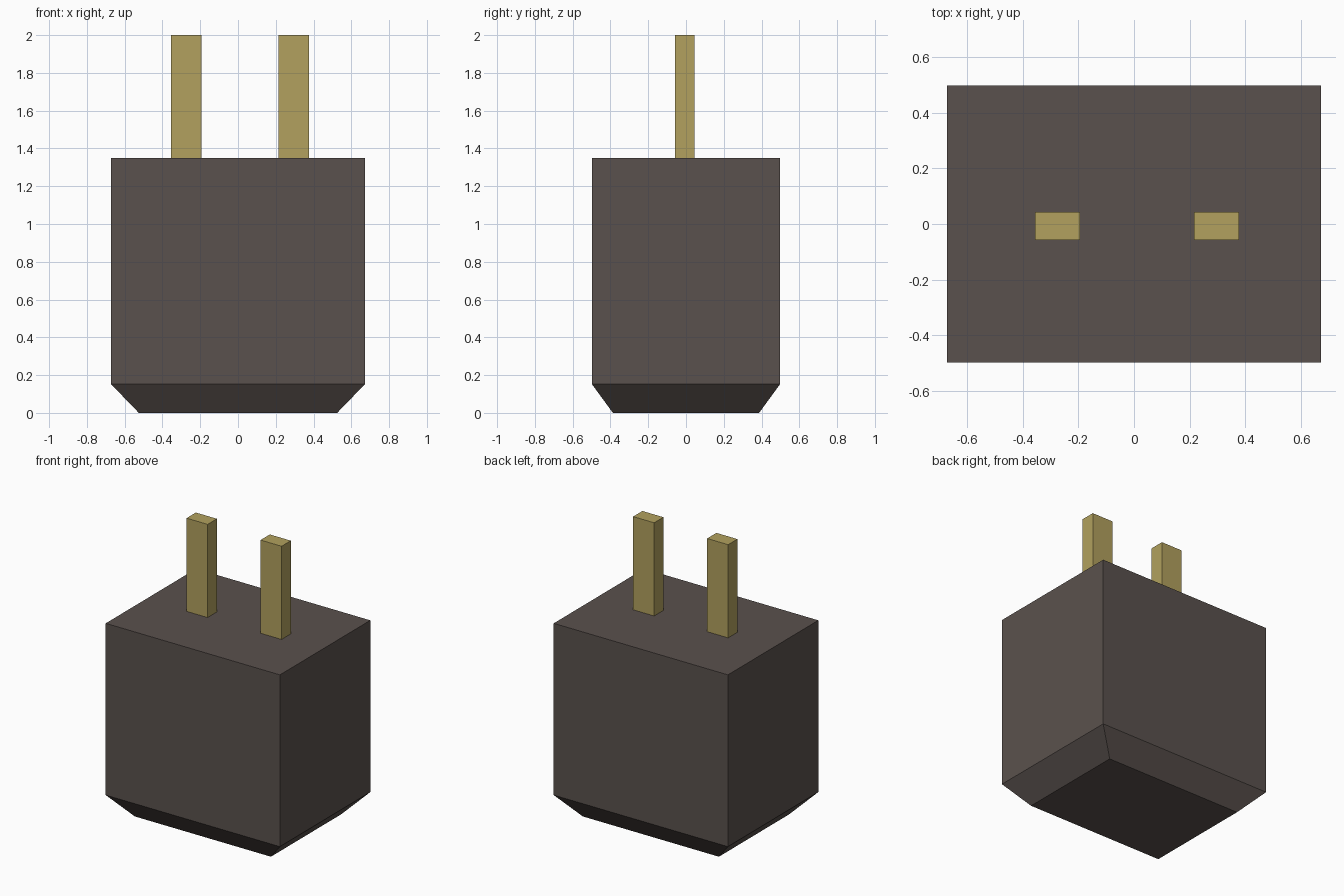
import bpy, bmesh

if "Cube" in bpy.data.objects:
    bpy.data.objects.remove(bpy.data.objects["Cube"])


def material(name, rgb):
    m = bpy.data.materials.new(name)
    m.diffuse_color = (*rgb, 1.0)
    m.use_nodes = True
    m.node_tree.nodes["Principled BSDF"].inputs["Base Color"].default_value = m.diffuse_color
    return m


def loft(name, sections, mat):
    """Stack rectangular sections (x0, x1, y0, y1, z) into a closed solid."""
    bm = bmesh.new()
    rings = []
    for x0, x1, y0, y1, z in sections:
        rings.append([bm.verts.new((x, y, z))
                      for x, y in ((x0, y0), (x1, y0), (x1, y1), (x0, y1))])
    for low, high in zip(rings, rings[1:]):
        for i in range(4):
            j = (i + 1) % 4
            bm.faces.new((low[i], low[j], high[j], high[i]))
    bm.faces.new(rings[0][::-1])
    bm.faces.new(rings[-1])
    mesh = bpy.data.meshes.new(name)
    bm.to_mesh(mesh)
    bm.free()
    mesh.materials.append(mat)
    obj = bpy.data.objects.new(name, mesh)
    bpy.context.collection.objects.link(obj)
    return obj


dark = material("dark_brown_plastic", (0.102, 0.083, 0.075))
brass = material("brass", (0.445, 0.356, 0.112))

# Plug housing with tapered base
loft("plug_body", [(-0.525, 0.525, -0.387, 0.387, 0.0),
                   (-0.672, 0.672, -0.498, 0.498, 0.152),
                   (-0.672, 0.672, -0.498, 0.498, 1.35)], dark)

# Two flat contact prongs
for side, x in (("left", -0.275), ("right", 0.296)):
    loft(side + "_prong", [(x - 0.081, x + 0.081, -0.058, 0.044, z)
                           for z in (1.35, 2.0)], brass)
